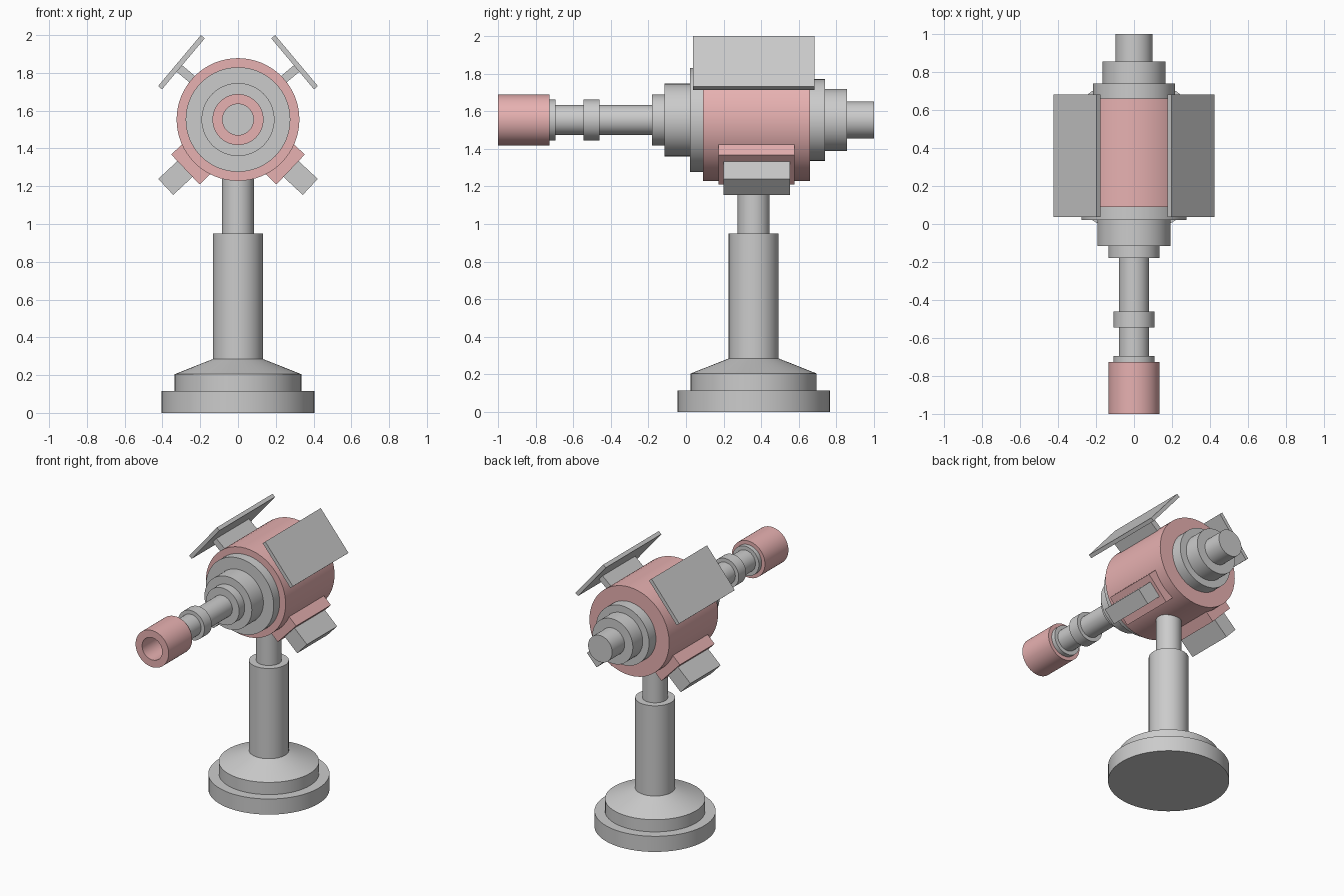
import bpy, bmesh
from math import sin, cos, pi, radians
from mathutils import Matrix, Vector

if "Cube" in bpy.data.objects:
    bpy.data.objects.remove(bpy.data.objects["Cube"])

AXIS_Z = 1.553      # height of the gun axis
STAND_Y = 0.36      # centre of the stand

pink = bpy.data.materials.new("pink")
pink.diffuse_color = (0.8, 0.44, 0.44, 1)
pink.use_nodes = True
pink.node_tree.nodes["Principled BSDF"].inputs["Base Color"].default_value = pink.diffuse_color


def finish(bm, name, mat=None):
    bmesh.ops.remove_doubles(bm, verts=bm.verts, dist=1e-5)
    bmesh.ops.recalc_face_normals(bm, faces=bm.faces)
    me = bpy.data.meshes.new(name)
    bm.to_mesh(me)
    bm.free()
    ob = bpy.data.objects.new(name, me)
    bpy.context.collection.objects.link(ob)
    if mat:
        me.materials.append(mat)
    return ob


def lathe(name, profile, matrix, mat=None, steps=64):
    """Spin (radius, height) points around z, then place with matrix."""
    bm = bmesh.new()
    vs = [bm.verts.new((r, 0, h)) for r, h in profile]
    es = [bm.edges.new(p) for p in zip(vs, vs[1:])]
    bmesh.ops.spin(bm, geom=vs + es, cent=(0, 0, 0), axis=(0, 0, 1),
                   angle=2 * pi, steps=steps, use_duplicate=False)
    bm.transform(matrix)
    ob = finish(bm, name, mat)
    bpy.ops.object.select_all(action='DESELECT')
    ob.select_set(True)
    bpy.context.view_layer.objects.active = ob
    bpy.ops.object.shade_smooth_by_angle(angle=radians(20))
    return ob


def steps_profile(start, steps):
    """Stepped solid: list of (radius, end height)."""
    pts, h = [(0, start)], start
    for r, end in steps:
        pts += [(r, h), (r, end)]
        h = end
    return pts + [(0, h)]


def radial_box(name, side, angle, n, t, y, mat=None):
    """Box turned around the gun axis: n outward, t tangential, y along it."""
    a = radians(angle)
    nv = Vector((side * cos(a), 0, sin(a)))
    tv = Vector((-side * sin(a), 0, cos(a)))
    bm = bmesh.new()
    bmesh.ops.create_cube(bm, size=1)
    for v in bm.verts:
        c = [(lo + hi) / 2 + k * (hi - lo) for k, (lo, hi) in zip(v.co, (n, y, t))]
        v.co = nv * c[0] + Vector((0, c[1], AXIS_Z)) + tv * c[2]
    return finish(bm, name, mat)


along_y = Matrix.Translation((0, 0, AXIS_Z)) @ Matrix.Rotation(-pi / 2, 4, 'X')
upright = Matrix.Translation((0, STAND_Y, 0))

# Stand: round foot, cone and two-stage column
lathe("stand", [(0, 0), (0.405, 0), (0.405, 0.115), (0.335, 0.115), (0.335, 0.205),
                (0.133, 0.285), (0.133, 0.95), (0.085, 0.95), (0.085, 1.26), (0, 1.26)],
      upright)

# Main drum
lathe("drum", steps_profile(0.09, [(0.325, 0.66)]), along_y, pink)

# Stepped barrel in front, stepped cap behind
lathe("barrel", steps_profile(-0.727, [(0.108, -0.695), (0.08, -0.545), (0.108, -0.46),
                                       (0.08, -0.18), (0.135, -0.115), (0.193, 0.02),
                                       (0.277, 0.09)]), along_y)
lathe("rear_cap", steps_profile(0.66, [(0.217, 0.74), (0.165, 0.855), (0.098, 1.0)]), along_y)

# Hollow muzzle
lathe("muzzle", [(0.082, -0.727), (0.082, -1), (0.135, -1), (0.135, -0.727), (0.082, -0.727)],
      along_y, pink)

# Upper shields on struts, lower pads with boxes, both sides
for s, label in ((-1, "left"), (1, "right")):
    radial_box(label + "_shield", s, 40, (0.411, 0.438), (-0.136, 0.216), (0.036, 0.683))
    radial_box(label + "_shield_strut", s, 40, (0.29, 0.412), (-0.015, 0.03), (0.17, 0.55))
    radial_box(label + "_pad", s, -43.5, (0.29, 0.384), (-0.109, 0.109), (0.172, 0.577), pink)
    radial_box(label + "_box", s, -43, (0.38, 0.523), (-0.058, 0.058), (0.2, 0.552))
